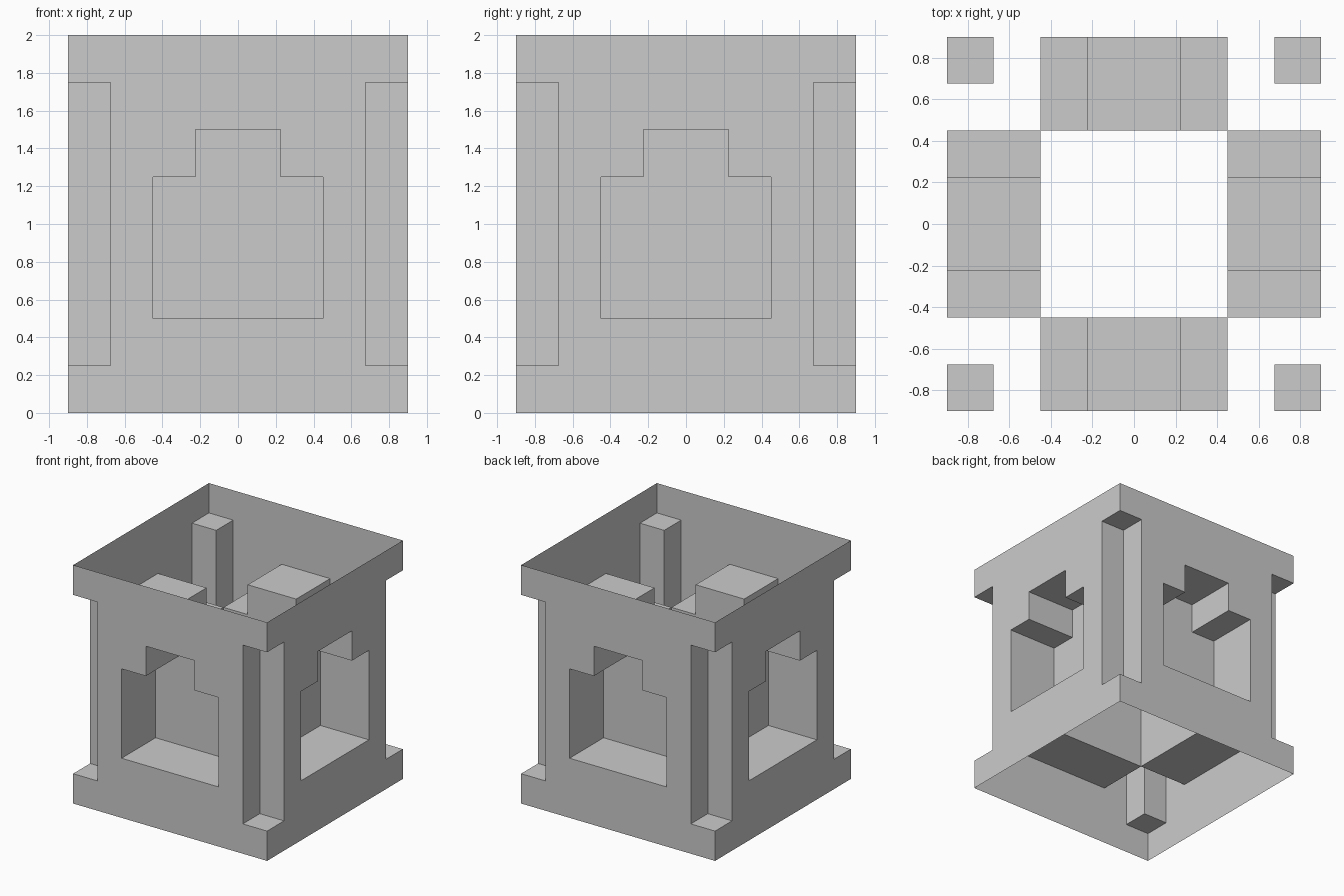
import bpy
from math import pi
from mathutils import Matrix

if "Cube" in bpy.data.objects:
    bpy.data.objects.remove(bpy.data.objects["Cube"])

R = 0.9               # half width of the shell
D = 0.45              # inner end of the window recesses
N = 0.675             # inner side of the corner notches
Z0, Z1 = 0.25, 1.75   # notch bottom and top


def make_four(name, faces):
    """One object per side, each turned a quarter further round z."""
    for k in range(4):
        rot = Matrix.Rotation(k * pi / 2, 4, 'Z')
        verts, polys = [], []
        for face in faces:
            polys.append(range(len(verts), len(verts) + len(face)))
            verts += face
        mesh = bpy.data.meshes.new(f"{name}_{k + 1}")
        mesh.from_pydata(verts, [], [list(p) for p in polys])
        mesh.transform(rot)
        mesh.update()
        obj = bpy.data.objects.new(mesh.name, mesh)
        bpy.context.collection.objects.link(obj)


def mirrored(pts):
    return [(-x, z) for x, z in reversed(pts)]


def upright(pts, y):
    return [(x, y, z) for x, z in pts]


# Left half of the stepped window outline, top centre to bottom centre
step = [(-0.225, 1.5), (-0.225, 1.25), (-D, 1.25), (-D, 0.5)]

# Thin outer wall: left half with notched corner, then its mirror
half = [(-R, 0), (0, 0), (0, 0.5)] + step[::-1] + [
    (0, 1.5), (0, 2), (-R, 2), (-R, Z1), (-N, Z1), (-N, Z0), (-R, Z0)]
make_four("outer_wall", [upright(half, -R), upright(mirrored(half), -R)])

# Window recess: stepped tunnel closed at its inner end
window = step + mirrored(step)
front, back = upright(window, -R), upright(window, -D)
sides = [[front[i - 1], front[i], back[i], back[i - 1]] for i in range(len(window))]
make_four("window_recess", sides + [back])

# Corner notch: two upright faces, a ledge below and a ceiling above
path = [(-R, -N), (-N, -N), (-N, -R)]
notch = [[(*a, Z0), (*b, Z0), (*b, Z1), (*a, Z1)] for a, b in zip(path, path[1:])]
square = [(-R, -R), (-N, -R), (-N, -N), (-R, -N)]
notch += [[(*p, Z0) for p in square], [(*p, Z1) for p in reversed(square)]]
make_four("corner_notch", notch)
